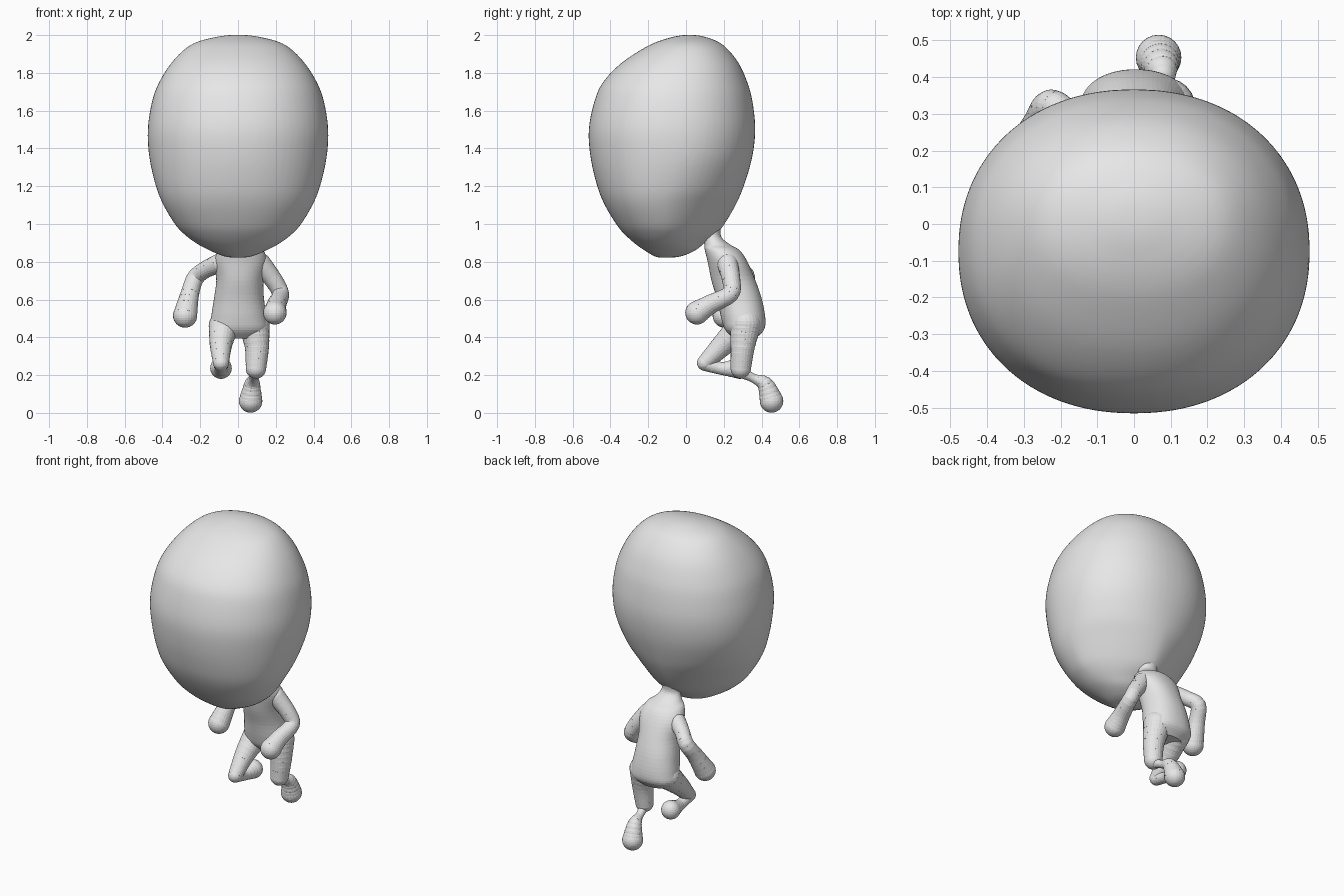
import bpy, bmesh, math
from mathutils import Vector

cube = bpy.data.objects.get("Cube")
if cube:
    bpy.data.objects.remove(cube, do_unlink=True)

grey = bpy.data.materials.new("plain grey")
grey.use_nodes = True
grey.diffuse_color = (0.8, 0.8, 0.8, 1)
grey.node_tree.nodes["Principled BSDF"].inputs["Base Color"].default_value = (0.8, 0.8, 0.8, 1)
parts = []


def finish(bm, name):
    bmesh.ops.recalc_face_normals(bm, faces=bm.faces)
    mesh = bpy.data.meshes.new(name)
    bm.to_mesh(mesh)
    bm.free()
    mesh.materials.append(grey)
    obj = bpy.data.objects.new(name, mesh)
    bpy.context.collection.objects.link(obj)
    parts.append(obj)


def spline(rows, steps):
    """Smooth curve through rows of numbers."""
    out = []
    for i in range(len(rows) - 1):
        a, b, c, d = (rows[max(0, min(len(rows) - 1, i + k))] for k in (-1, 0, 1, 2))
        for s in range(steps):
            t = s / steps
            out.append([q + 0.5 * t * (r - p + t * (2 * p - 5 * q + 4 * r - e + t * (3 * (q - r) + e - p)))
                        for p, q, r, e in zip(a, b, c, d)])
    return out + [list(rows[-1])]


def loft(name, rows, sides=64, steps=4):
    """Rows: z, front y, back y, half width, centre x, widest place, back roundness."""
    bm = bmesh.new()
    rings = []
    for z, front, back, half, cx, place, power in spline(rows, steps):
        mid = front + (back - front) * place
        ring = []
        for i in range(sides):
            a = math.tau * i / sides
            c, s = math.cos(a), math.sin(a)
            p = 2 / (power if s > 0 else 2.15)
            x = cx + half * math.copysign(abs(c) ** p, c)
            depth = back - mid if s > 0 else mid - front
            ring.append(bm.verts.new((x, mid + depth * math.copysign(abs(s) ** p, s), z)))
        rings.append(ring)
    for lo, hi in zip(rings, rings[1:]):
        for i in range(sides):
            j = (i + 1) % sides
            bm.faces.new((lo[i], lo[j], hi[j], hi[i]))
    bm.faces.new(rings[0])
    bm.faces.new(rings[-1])
    finish(bm, name)


def limb(name, path):
    """Round tapered limb through points of x, y, z, radius."""
    bm = bmesh.new()
    pts = spline(path, 4)
    for p, q in zip(pts, pts[1:]):
        a, b = Vector(p[:3]), Vector(q[:3])
        turn = (b - a).to_track_quat('Z', 'Y').to_matrix().to_4x4()
        turn.translation = (a + b) / 2
        bmesh.ops.create_cone(bm, cap_ends=True, segments=24, radius1=p[3], radius2=q[3],
                              depth=(b - a).length, matrix=turn)
    for p in pts:
        ball = bmesh.ops.create_uvsphere(bm, u_segments=24, v_segments=16, radius=p[3])
        bmesh.ops.translate(bm, verts=ball["verts"], vec=p[:3])
    finish(bm, name)


# Oversized head, narrowing to the neck at the back
loft("head", [
    (0.822, -0.15, -0.07, 0.03, 0, 0.5, 2),
    (0.83, -0.17, -0.02, 0.08, 0, 0.5, 2),
    (0.86, -0.22, 0.05, 0.15, 0, 0.5, 2),
    (0.90, -0.275, 0.10, 0.225, 0, 0.45, 1.8),
    (0.95, -0.33, 0.165, 0.29, 0, 0.45, 1.6),
    (1.00, -0.37, 0.205, 0.335, 0, 0.45, 1.6),
    (1.10, -0.43, 0.263, 0.395, 0, 0.45, 1.75),
    (1.20, -0.47, 0.306, 0.435, 0, 0.47, 1.95),
    (1.35, -0.505, 0.35, 0.469, 0, 0.5, 2.1),
    (1.50, -0.515, 0.367, 0.478, 0, 0.5, 2.15),
    (1.65, -0.485, 0.352, 0.455, 0, 0.5, 2.15),
    (1.75, -0.44, 0.325, 0.418, 0, 0.5, 2.15),
    (1.85, -0.345, 0.28, 0.355, 0, 0.5, 2.15),
    (1.93, -0.225, 0.217, 0.277, 0, 0.5, 2.1),
    (1.97, -0.14, 0.16, 0.2, 0, 0.5, 2),
    (1.995, -0.05, 0.085, 0.09, 0, 0.5, 2),
    (2.001, 0.0, 0.04, 0.03, 0, 0.5, 2)])

# Torso with the neck running up into the head
loft("torso", [
    (0.395, 0.25, 0.37, 0.10, 0.005, 0.5, 2),
    (0.44, 0.207, 0.413, 0.15, 0.005, 0.5, 2.2),
    (0.50, 0.187, 0.42, 0.148, 0.005, 0.5, 2.2),
    (0.60, 0.165, 0.402, 0.133, 0.005, 0.5, 2.2),
    (0.70, 0.135, 0.368, 0.125, 0.01, 0.5, 2.2),
    (0.80, 0.115, 0.325, 0.138, 0.015, 0.5, 2.2),
    (0.86, 0.10, 0.285, 0.12, 0.015, 0.5, 2),
    (0.89, 0.097, 0.235, 0.085, 0.012, 0.5, 2),
    (0.93, 0.09, 0.188, 0.062, 0.01, 0.5, 2),
    (0.98, 0.06, 0.185, 0.066, 0.005, 0.5, 2),
    (1.06, 0.0, 0.2, 0.08, 0, 0.5, 2)])

# Arms, bent and swinging
limb("left_arm", [(0.12, 0.22, 0.79, 0.055), (0.19, 0.24, 0.70, 0.048), (0.225, 0.235, 0.63, 0.045),
                  (0.205, 0.13, 0.575, 0.051), (0.195, 0.058, 0.53, 0.062)])
limb("right_arm", [(-0.10, 0.23, 0.79, 0.052), (-0.17, 0.28, 0.76, 0.045), (-0.225, 0.32, 0.715, 0.046),
                   (-0.255, 0.27, 0.63, 0.049), (-0.28, 0.205, 0.515, 0.064)])

# Legs in mid stride, each as thigh and shin with foot
limb("left_thigh", [(0.085, 0.315, 0.47, 0.083), (0.10, 0.30, 0.35, 0.064), (0.095, 0.29, 0.235, 0.054)])
limb("left_shin", [(0.093, 0.30, 0.212, 0.03), (0.083, 0.36, 0.182, 0.024), (0.075, 0.42, 0.15, 0.042),
                   (0.067, 0.453, 0.063, 0.062)])
limb("right_thigh", [(-0.075, 0.30, 0.46, 0.08), (-0.09, 0.20, 0.365, 0.06), (-0.09, 0.10, 0.265, 0.042)])
limb("right_shin", [(-0.09, 0.10, 0.26, 0.038), (-0.09, 0.19, 0.235, 0.034), (-0.09, 0.285, 0.237, 0.057)])

# Fuse all parts into one smooth skin
for obj in bpy.context.view_layer.objects:
    obj.select_set(obj in parts)
bpy.context.view_layer.objects.active = parts[0]
bpy.ops.object.join()
figure = bpy.context.view_layer.objects.active
figure.name = "running_figure"
skin = figure.modifiers.new("skin", 'REMESH')
skin.mode = 'VOXEL'
skin.voxel_size = 0.011
skin.use_smooth_shade = True
soften = figure.modifiers.new("soften", 'SMOOTH')
soften.factor = 0.5
soften.iterations = 12
bpy.ops.object.shade_smooth()
